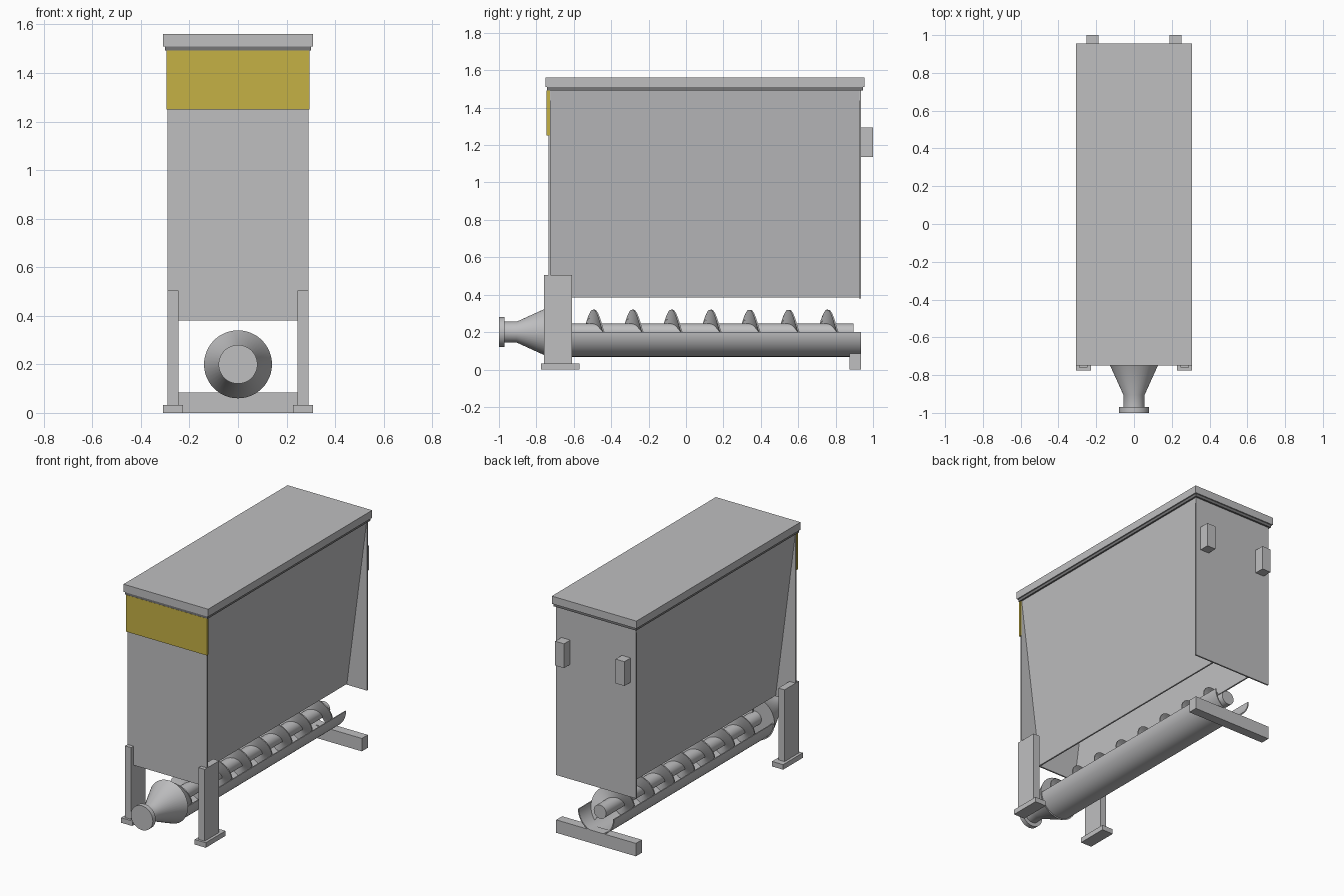
import bpy, bmesh, math
from mathutils import Vector

cube = bpy.data.objects.get("Cube")
if cube:
    bpy.data.objects.remove(cube, do_unlink=True)


def material(name, rgb):
    m = bpy.data.materials.new(name)
    m.use_nodes = True
    m.diffuse_color = (*rgb, 1)
    bsdf = next(n for n in m.node_tree.nodes if n.type == 'BSDF_PRINCIPLED')
    bsdf.inputs["Base Color"].default_value = (*rgb, 1)
    return m


STEEL = material("light grey steel", (0.52, 0.52, 0.53))
SEAL = material("dark grey seal", (0.18, 0.18, 0.185))
YELLOW = material("yellow panel", (0.56, 0.44, 0.06))
AXIS_Z = 0.20


def finish(name, bm, mat, smooth=False):
    bmesh.ops.recalc_face_normals(bm, faces=bm.faces)
    mesh = bpy.data.meshes.new(name)
    bm.to_mesh(mesh)
    bm.free()
    mesh.materials.append(mat)
    obj = bpy.data.objects.new(name, mesh)
    bpy.context.collection.objects.link(obj)
    if smooth:
        bpy.ops.object.select_all(action='DESELECT')
        obj.select_set(True)
        bpy.context.view_layer.objects.active = obj
        bpy.ops.object.shade_smooth_by_angle(angle=math.radians(35))
    return obj


def box(name, x, y, z, mat=STEEL):
    """Box from (low, high) ranges on each axis."""
    bm = bmesh.new()
    bmesh.ops.create_cube(bm, size=1)
    for v in bm.verts:
        v.co = Vector([a + (b - a) * (c + 0.5) for (a, b), c in zip((x, y, z), v.co)])
    return finish(name, bm, mat)


def prism(name, outline, y0, y1, mat=STEEL, smooth=False):
    """Closed (x, z) outline extruded along y."""
    bm = bmesh.new()
    face = bm.faces.new([bm.verts.new((x, y0, z)) for x, z in outline])
    new = bmesh.ops.extrude_face_region(bm, geom=[face])["geom"]
    bmesh.ops.translate(bm, vec=(0, y1 - y0, 0),
                        verts=[v for v in new if isinstance(v, bmesh.types.BMVert)])
    return finish(name, bm, mat, smooth)


def lathe(name, profile, steps=48):
    """(y, radius) profile spun round the auger axis, with closed ends."""
    bm = bmesh.new()
    rings = []
    for y, r in profile:
        angles = [2 * math.pi * i / steps for i in range(steps)]
        rings.append([bm.verts.new((r * math.cos(a), y, AXIS_Z + r * math.sin(a))) for a in angles])
    for a, b in zip(rings, rings[1:]):
        for i in range(steps):
            j = (i + 1) % steps
            bm.faces.new((a[i], a[j], b[j], b[i]))
    bm.faces.new(rings[0])
    bm.faces.new(rings[-1])
    return finish(name, bm, STEEL, True)


def helix(name, y0, y1, peak, pitch, inner, outer, thick, steps=32):
    """Screw flight with a thin rectangular section; one crest lies at y = peak."""
    bm = bmesh.new()
    count = round((y1 - y0) / pitch * steps)
    rows = []
    for i in range(count + 1):
        y = y0 + (y1 - y0) * i / count
        a = math.pi / 2 - 2 * math.pi * (y - peak) / pitch
        section = ((inner, -1), (outer, -1), (outer, 1), (inner, 1))
        rows.append([bm.verts.new((r * math.cos(a), y + s * thick / 2, AXIS_Z + r * math.sin(a)))
                     for r, s in section])
    for a, b in zip(rows, rows[1:]):
        for i in range(4):
            j = (i + 1) % 4
            bm.faces.new((a[i], a[j], b[j], b[i]))
    bm.faces.new(rows[0])
    bm.faces.new(rows[-1])
    return finish(name, bm, STEEL, True)


# Hopper: flat end plates with side walls leaning inwards, open below
box("front_plate", (-0.29, 0.29), (-0.735, -0.725), (0.38, 1.50))
box("rear_plate", (-0.29, 0.29), (0.925, 0.935), (0.38, 1.50))
for side, s in (("left", 1), ("right", -1)):
    wall = [(0.29, 1.50), (0.145, 0.385), (0.135, 0.385), (0.28, 1.50)]
    prism(side + "_wall", [(s * x, z) for x, z in wall], -0.725, 0.925)

# Lid, seal and front panel
box("lid", (-0.308, 0.308), (-0.75, 0.955), (1.51, 1.56))
box("lid_seal", (-0.30, 0.30), (-0.744, 0.947), (1.492, 1.51), SEAL)
box("front_panel", (-0.295, 0.295), (-0.745, -0.727), (1.25, 1.492), YELLOW)

# Front legs with feet, rear brackets, rear support bar
for side, s in (("left", 1), ("right", -1)):
    def span(a, b):
        return tuple(sorted((s * a, s * b)))
    box(side + "_leg", span(0.245, 0.29), (-0.76, -0.61), (0.02, 0.505))
    box(side + "_foot", span(0.227, 0.308), (-0.775, -0.57), (0, 0.033))
    box(side + "_rear_bracket", span(0.188, 0.252), (0.935, 1.0), (1.135, 1.295))
box("rear_support_bar", (-0.29, 0.29), (0.873, 0.935), (0, 0.085))

# Half-round trough
arc = [math.pi * (1 + i / 32) for i in range(33)]
ring = [(0.132 * math.cos(a), AXIS_Z + 0.132 * math.sin(a)) for a in arc]
ring += [(0.125 * math.cos(a), AXIS_Z + 0.125 * math.sin(a)) for a in reversed(arc)]
prism("trough", ring, -0.725, 0.935, smooth=True)

# Auger and outlet
lathe("auger_shaft", [(-0.73, 0.045), (0.895, 0.045)], 32)
helix("auger_flight", -0.70, 0.84, -0.493, 0.2085, 0.04, 0.12, 0.008)
lathe("outlet_cone", [(-1.0, 0.08), (-0.97, 0.08), (-0.97, 0.056), (-0.905, 0.056), (-0.72, 0.14)])
